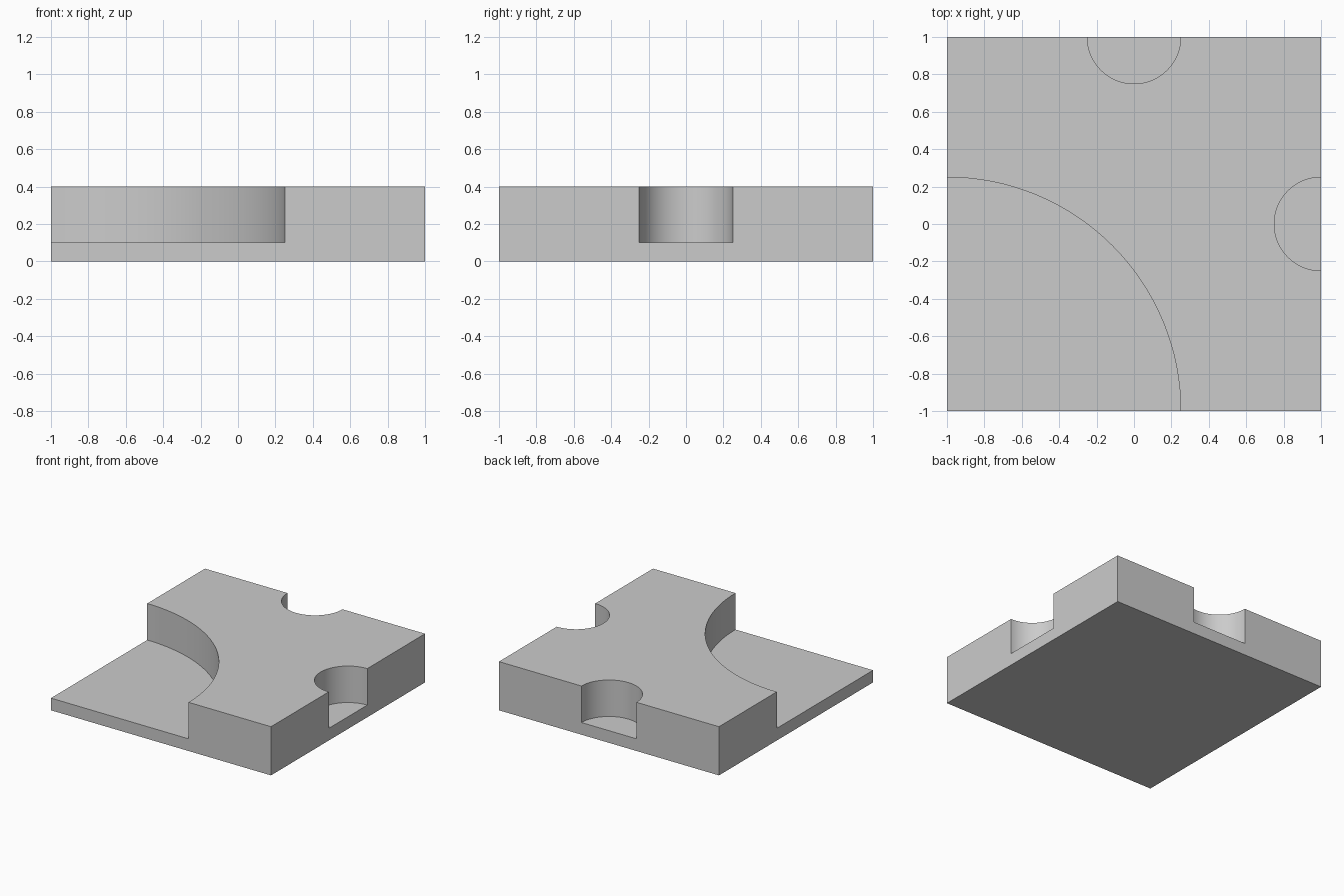
import bpy, math

if "Cube" in bpy.data.objects:
    bpy.data.objects.remove(bpy.data.objects["Cube"])

FLOOR, TOP = 0.10, 0.40

# Square slab
bpy.ops.mesh.primitive_cube_add(size=2, location=(0, 0, TOP / 2))
tile = bpy.context.object
tile.name = "curved_channel_tile"
tile.scale = (1, 1, TOP / 2)
bpy.ops.object.transform_apply(location=True, rotation=False, scale=True)


def cut_round_pocket(name, x, y, radius, sides):
    """Sink a round pocket into the slab, down to the pocket floor."""
    depth = TOP - FLOOR + 0.2
    bpy.ops.mesh.primitive_cylinder_add(vertices=sides, radius=radius, depth=depth,
                                        location=(x, y, FLOOR + depth / 2))
    cutter = bpy.context.object
    cutter.name = name
    cutter.hide_render = True
    mod = tile.modifiers.new(name, 'BOOLEAN')
    mod.operation = 'DIFFERENCE'
    mod.solver = 'EXACT'
    mod.object = cutter
    bpy.ops.object.select_all(action='DESELECT')
    tile.select_set(True)
    bpy.context.view_layer.objects.active = tile
    bpy.ops.object.modifier_apply(modifier=mod.name)
    bpy.data.objects.remove(cutter, do_unlink=True)


# Large quarter-round corner pocket and two half-round edge pockets
cut_round_pocket("corner_pocket", -1, -1, 1.25, 128)
cut_round_pocket("back_pocket", 0, 1, 0.25, 64)
cut_round_pocket("right_pocket", 1, 0, 0.25, 64)

# Smooth pocket walls, crisp edges
bpy.ops.object.shade_smooth_by_angle(angle=math.radians(30))
